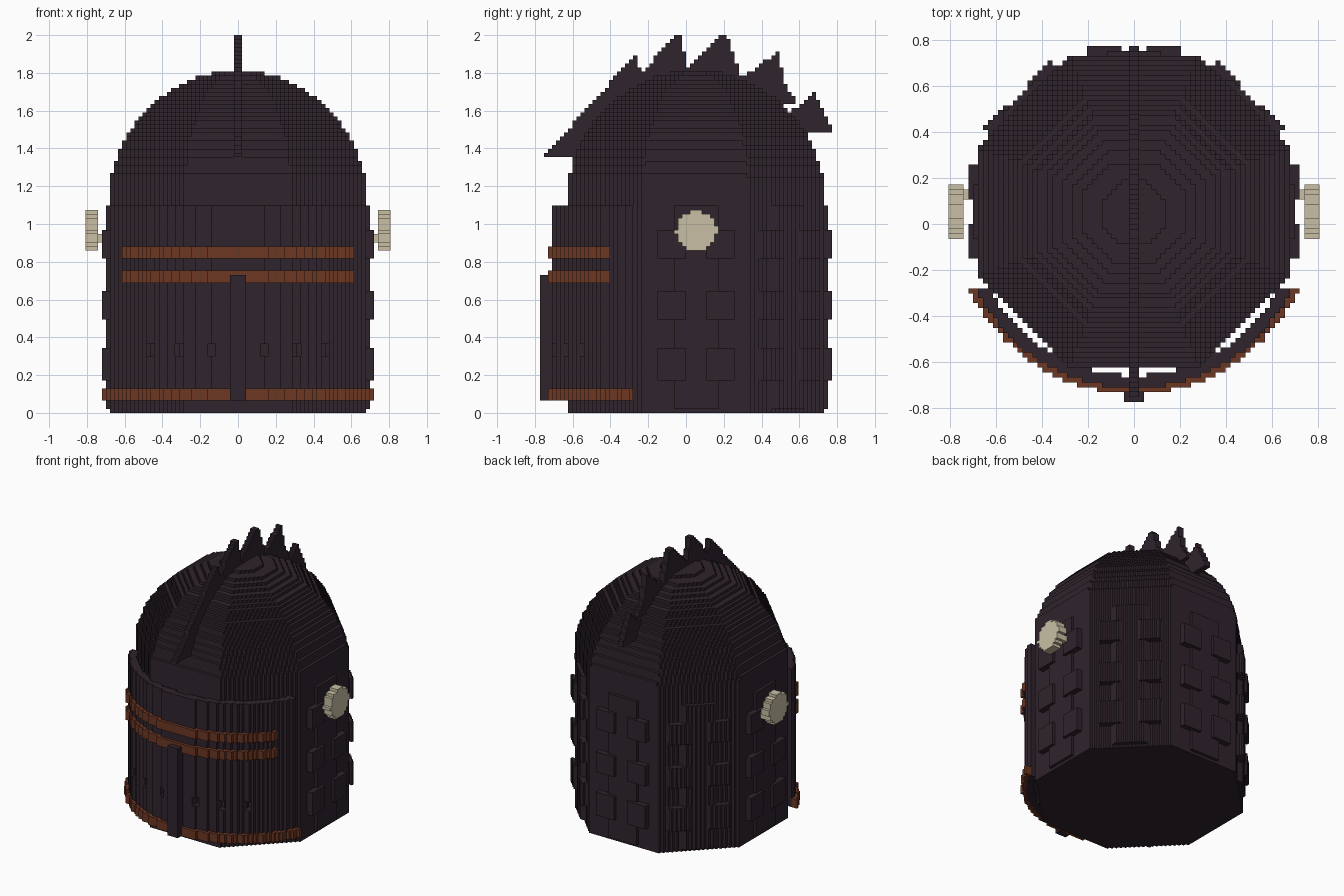
import bpy
import math

if "Cube" in bpy.data.objects:
    bpy.data.objects.remove(bpy.data.objects["Cube"])

V = 2 / 93          # block size
CY = 0.0525         # centre of the octagonal body in y
S2 = math.sqrt(2)


def material(name, rgb):
    m = bpy.data.materials.new(name)
    m.diffuse_color = (*rgb, 1)
    m.use_nodes = True
    m.node_tree.nodes["Principled BSDF"].inputs["Base Color"].default_value = m.diffuse_color
    return m


IRON = material("dark iron", (0.028, 0.017, 0.026))
COPPER = material("copper", (0.150, 0.038, 0.016))
BONE = material("pale bone", (0.58, 0.52, 0.37))

# the six sides of a block: neighbour direction and corners
SIDES = [
    ((1, 0, 0), ((1, 0, 0), (1, 1, 0), (1, 1, 1), (1, 0, 1))),
    ((-1, 0, 0), ((0, 0, 0), (0, 0, 1), (0, 1, 1), (0, 1, 0))),
    ((0, 1, 0), ((0, 1, 0), (0, 1, 1), (1, 1, 1), (1, 1, 0))),
    ((0, -1, 0), ((0, 0, 0), (1, 0, 0), (1, 0, 1), (0, 0, 1))),
    ((0, 0, 1), ((0, 0, 1), (1, 0, 1), (1, 1, 1), (0, 1, 1))),
    ((0, 0, -1), ((0, 0, 0), (0, 1, 0), (1, 1, 0), (1, 0, 0))),
]


def blocks(name, mat, inside, lo, hi, shift=-0.5):
    """Fill the shape inside(x, y, z) with blocks and keep the outer skin."""
    off = (shift, 0, 0)
    span = [range(math.floor(lo[a] / V) - 1, math.ceil(hi[a] / V) + 2) for a in range(3)]
    cells = {(i, j, k) for k in span[2] if k >= 0 for j in span[1] for i in span[0]
             if inside((i + 0.5 + shift) * V, (j + 0.5) * V, (k + 0.5) * V)}
    index, faces = {}, []
    for c in sorted(cells):
        for d, corners in SIDES:
            if (c[0] + d[0], c[1] + d[1], c[2] + d[2]) in cells:
                continue
            faces.append([index.setdefault((c[0] + q[0], c[1] + q[1], c[2] + q[2]), len(index))
                          for q in corners])
    verts = [tuple((p[a] + off[a]) * V for a in range(3)) for p in index]
    mesh = bpy.data.meshes.new(name)
    mesh.from_pydata(verts, [], faces)
    mesh.materials.append(mat)
    ob = bpy.data.objects.new(name, mesh)
    bpy.context.collection.objects.link(ob)
    return ob


def octagon(x, y):
    dx, dy = abs(x), abs(y - CY)
    return max(dx, dy, (dx + dy) / S2)


def ring(x, y):
    return math.hypot(x, y - CY)


def in_polygon(y, z, pts):
    hit = False
    for (y1, z1), (y2, z2) in zip(pts, pts[1:] + pts[:1]):
        if (z1 > z) != (z2 > z) and y < y1 + (z - z1) * (y2 - y1) / (z2 - z1):
            hit = not hit
    return hit


# octagonal body with rounded dome
def body(x, y, z):
    if z > 1.805:
        return False
    t = max(0, (z - 1.1) / 0.71)
    return octagon(x, y) < min(0.68, 0.687 * math.sqrt(1 - t * t))


blocks("helmet_body", IRON, body, (-0.7, -0.65, 0), (0.7, 0.75, 1.81))

# staggered raised plates on the sides and back
ROWS = [0.02, 0.18, 0.335, 0.5, 0.65, 0.815, 0.97, 1.1]
FACES = [(math.cos(a), math.sin(a)) for a in (k * math.pi / 4 for k in range(5))]


def raised_plates(x, y, z):
    if not ROWS[0] < z < ROWS[-1] or not 0.62 < octagon(x, y) < 0.73:
        return False
    row = sum(z > r for r in ROWS) - 1
    for c, s in FACES:
        d = x * c + (y - CY) * s
        u = abs((y - CY) * c - x * s)
        if d < 0.62 or u > 0.21:
            continue
        if row % 2:     # wide rows with two thick plates
            height = 2 if 0.055 < u < 0.2 else 1
        else:           # narrow rows with one thin plate
            height = 1 if u < 0.12 else 0
        if u < 0.2 and d < 0.68 + height * V:
            return True
    return False


blocks("raised_plates", IRON, raised_plates, (-0.75, -0.3, 0), (0.75, 0.8, 1.12))


# curved face guard with small breathing holes
def guard(x, y, z):
    if not (0.06 < z < 1.1 and y < -0.275 and 0.71 < ring(x, y) < 0.765):
        return False
    hole = 0.31 < z < 0.36 and any(abs(abs(x) - h) < 0.022 for h in (0.15, 0.31, 0.46))
    return not hole


blocks("face_guard", IRON, guard, (-0.75, -0.75, 0), (0.75, -0.25, 1.12))

# copper bands around the guard
for name, z0, z1, half in (("lower_band", 3, 6, 0.72), ("middle_band", 32, 35, 0.615),
                           ("upper_band", 38, 41, 0.615)):
    blocks(name, COPPER,
           lambda x, y, z: z0 * V < z < z1 * V and y < -0.275 and abs(x) < half
           and 0.765 <= ring(x, y) < 0.79,
           (-0.75, -0.8, z0 * V), (0.75, -0.25, z1 * V))

# upright front ridge
blocks("front_ridge", IRON,
       lambda x, y, z: abs(x) < 2 * V and -0.775 < y < -0.7 and 0.06 < z < 0.73,
       (-0.05, -0.8, 0), (0.05, -0.65, 0.75), 0)

# jagged crest along the dome
CREST = [(-0.75, 1.365), (-0.255, 1.91), (-0.245, 1.79), (-0.04, 2.02), (0.01, 1.83),
         (0.21, 2.03), (0.295, 1.77), (0.485, 1.91), (0.53, 1.73), (0.59, 1.65),
         (0.4, 1.6), (0, 1.6), (-0.4, 1.365)]
BACK_SPIKE = [(0.5, 1.48), (0.79, 1.48), (0.675, 1.7), (0.58, 1.61), (0.5, 1.56)]
for name, pts in (("crest", CREST), ("back_spike", BACK_SPIKE)):
    blocks(name, IRON, lambda x, y, z: abs(x) < V and abs(y) < 36 * V and z < 2 and in_polygon(y, z, pts),
           (-0.03, -0.78, 1.3), (0.03, 0.78, 2), 0)


# round side studs on short stems
def stud(side):
    def inside(x, y, z):
        x *= side
        disc = 0.742 < x < 0.806 and math.hypot(y - 0.055, z - 0.961) < 0.109
        stem = 0.66 < x < 0.76 and 0.1 < y < 0.16 and 0.9 < z < 0.94
        return disc or stem
    return inside


for name, side in (("right_stud", 1), ("left_stud", -1)):
    blocks(name, BONE, stud(side), (-0.82, -0.1, 0.8), (0.82, 0.2, 1.1))
